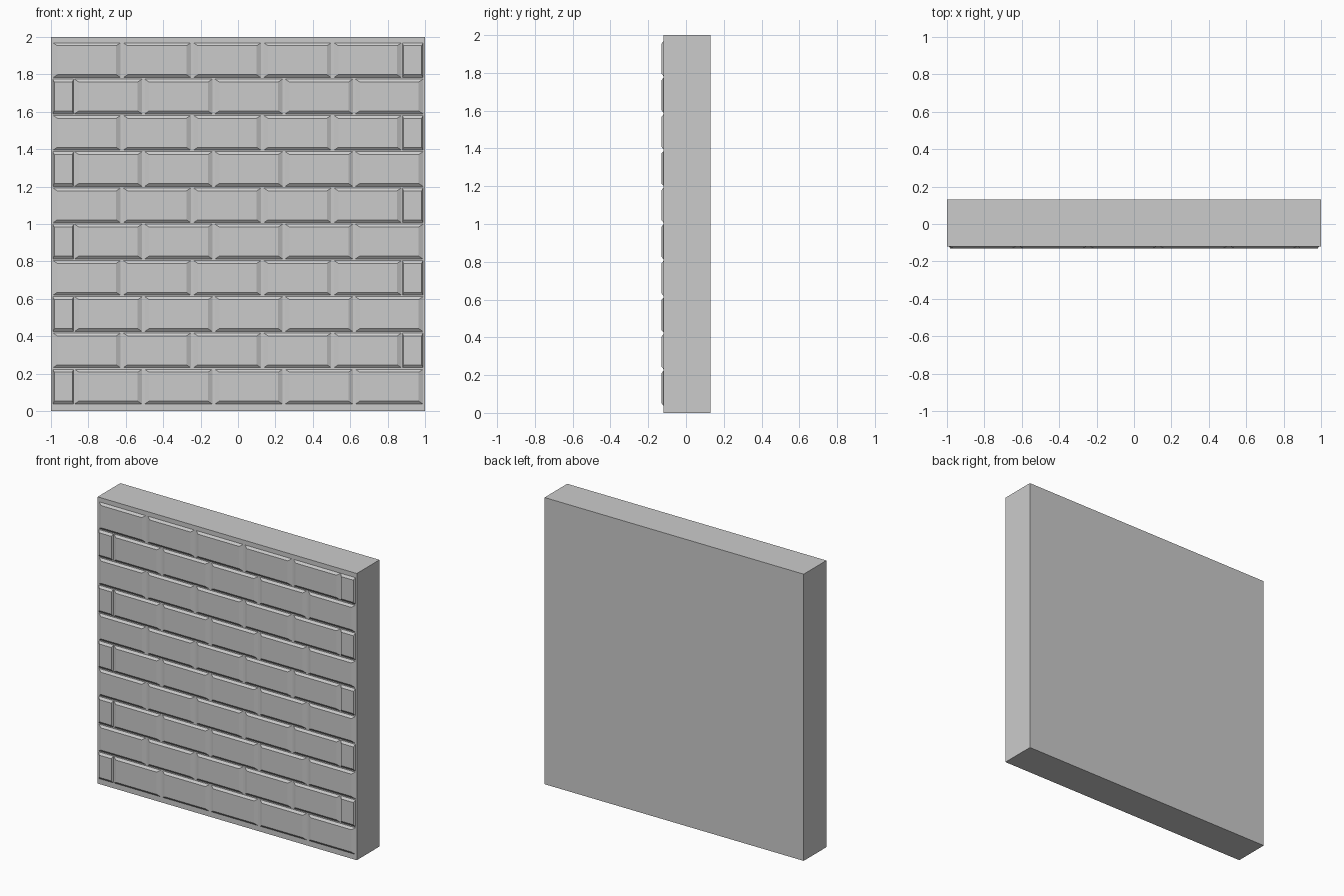
import bpy, bmesh

if "Cube" in bpy.data.objects:
    bpy.data.objects.remove(bpy.data.objects["Cube"])

HALF_T = 0.131         # half of total thickness
WALL_FRONT = -0.119    # plane the bricks sit on
ROWS, ROW_Z, ROW_PITCH, BRICK_H = 10, 0.037, 0.1939, 0.187
BRICK_W, PITCH_X, EDGE = 0.363, 0.3755, 0.99
BEVEL_X, BEVEL_Z = 0.024, 0.016


def finish(bm, name):
    bmesh.ops.recalc_face_normals(bm, faces=bm.faces)
    mesh = bpy.data.meshes.new(name)
    bm.to_mesh(mesh)
    bm.free()
    obj = bpy.data.objects.new(name, mesh)
    bpy.context.collection.objects.link(obj)
    return obj


def add_block(bm, x0, x1, y0, y1, z0, z1, inset_x=0.0, inset_z=0.0):
    """Box whose front (y0) face is inset to give chamfered sides."""
    verts = bmesh.ops.create_cube(bm, size=1)["verts"]
    for v in verts:
        front = v.co.y < 0
        ix, iz = (inset_x, inset_z) if front else (0, 0)
        v.co = (x0 + ix if v.co.x < 0 else x1 - ix,
                y0 if front else y1,
                z0 + iz if v.co.z < 0 else z1 - iz)


# Plain wall slab
bm = bmesh.new()
add_block(bm, -1, 1, WALL_FRONT, HALF_T, 0, 2)
finish(bm, "wall")

# Brick courses: five full bricks and one cut brick, mirrored every other row
for row in range(ROWS):
    side = 1 if row % 2 else -1
    z0 = ROW_Z + row * ROW_PITCH
    spans = [(-EDGE + i * PITCH_X, -EDGE + i * PITCH_X + BRICK_W, BEVEL_X) for i in range(5)]
    spans.append((spans[-1][1] + 0.003, EDGE, BEVEL_X / 3))
    bm = bmesh.new()
    for a, b, bevel in spans:
        x0, x1 = sorted((a * side, b * side))
        add_block(bm, x0, x1, -HALF_T, WALL_FRONT + 0.0005, z0, z0 + BRICK_H, bevel, BEVEL_Z)
    finish(bm, f"brick_course_{row + 1}")
